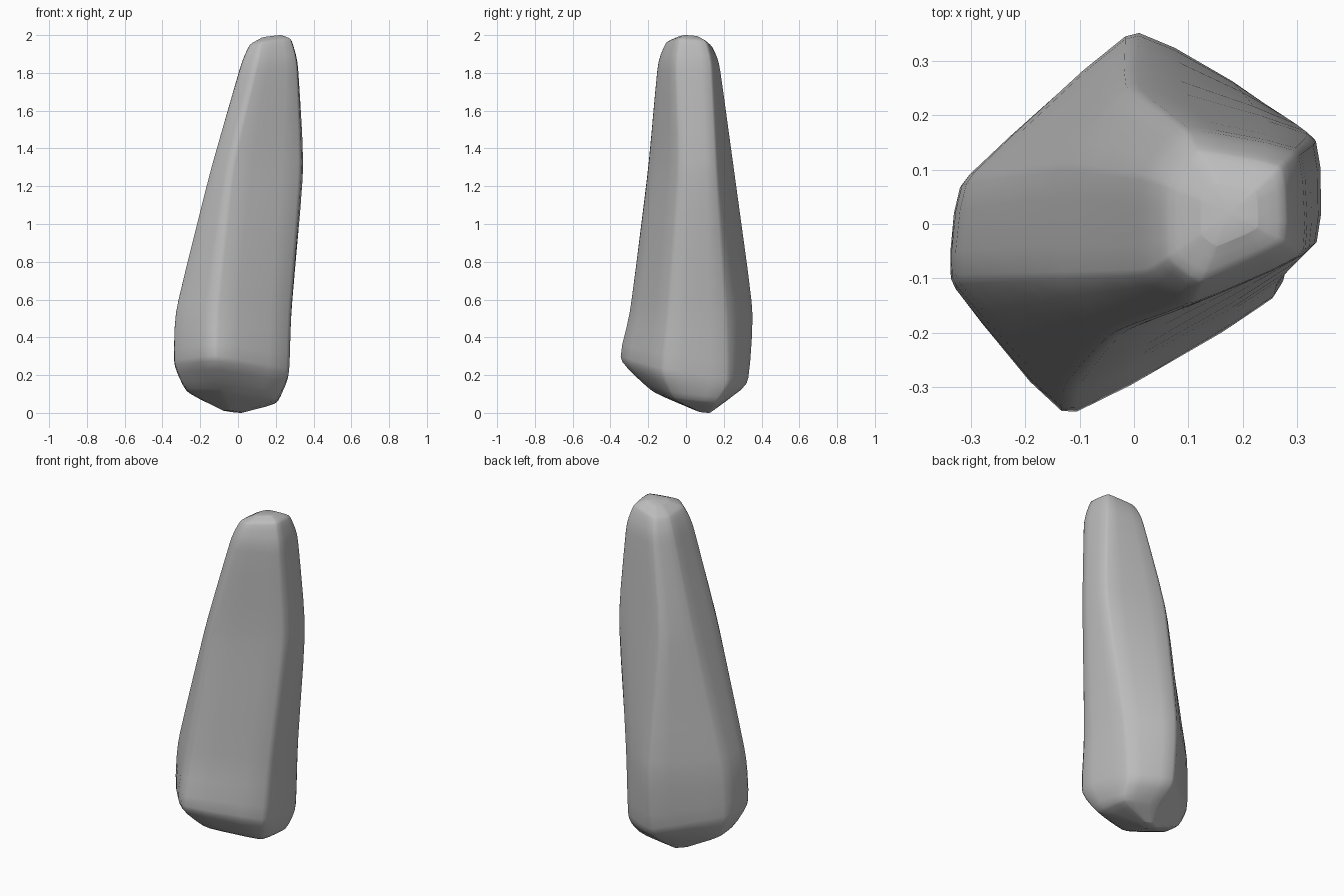
import bpy
import bmesh
from mathutils import Vector

cube = bpy.data.objects.get("Cube")
if cube:
    bpy.data.objects.remove(cube)

# Corner outlines of the stone, in the order:
# left front, front, right front, right back, back, left back
BASE = [(-.275, -.06), (-.09, -.19), (.215, -.07), (.215, .16), (.01, .22), (-.275, .06)]
FOOT = [(-.345, -.11), (-.13, -.38), (.285, -.135), (.235, .235), (0, .345), (-.33, .07)]
BELLY = [(-.34, -.1), (-.125, -.315), (.292, -.1), (.255, .22), (0, .375), (-.32, .08)]
WAIST = [(-.145, -.1), (-.045, -.21), (.35, -.04), (.35, .165), (-.02, .262), (-.13, .11)]
SHOULDER = [(.02, -.095), (.1, -.155), (.32, -.06), (.31, .14), (.09, .18), (.02, .09)]

# Middle of each end, and the slope of its surface in x and y
TIP, TIP_SLOPE = Vector((-.03, .11)), Vector((-.1, -.1))
CROWN, CROWN_SLOPE = Vector((.18, .02)), Vector((.15, -.08))
FOOT_SLOPE, LEVEL = Vector((-.09, -.17)), Vector((0, 0))


def section(outline, height, slope=LEVEL, centre=LEVEL, shrink=0):
    """Draw an outline towards a centre and lay it on a sloping plane."""
    flat = [Vector(p).lerp(centre, shrink) for p in outline]
    return [Vector((p.x, p.y, height + p.dot(slope))) for p in flat]


def cut_corners(points, ratio, closed):
    """Round a path by replacing each corner with two points."""
    ends = points[1:] + points[:1] if closed else points[1:]
    out = []
    for a, b in zip(points, ends):
        out += [a.lerp(b, ratio), a.lerp(b, 1 - ratio)]
    return out if closed else [points[0]] + out + [points[-1]]


# Stack the sections from the underside to the crown
sections = [
    section(BASE, .0135, TIP_SLOPE, TIP, .8),
    section(BASE, .085, TIP_SLOPE),
    section(FOOT, .21, FOOT_SLOPE),
    section(BELLY, .53),
    section(WAIST, 1.3),
    section(SHOULDER, 1.86),
    section(SHOULDER, 1.937, CROWN_SLOPE, CROWN, .25),
    section(SHOULDER, 1.966, CROWN_SLOPE, CROWN, .65),
]

# Soften the ridges along their length, then round every section
ridges = [list(ridge) for ridge in zip(*sections)]
for ratio in (.13, .25):
    ridges = [cut_corners(ridge, ratio, False) for ridge in ridges]
rings = [list(ring) for ring in zip(*ridges)]
for ratio in (.09, .25):
    rings = [cut_corners(ring, ratio, True) for ring in rings]

# Skin the rings and close both ends
bm = bmesh.new()
loops = [[bm.verts.new(p) for p in ring] for ring in rings]
for low, high in zip(loops, loops[1:]):
    for i in range(len(low)):
        bm.faces.new((low[i - 1], low[i], high[i], high[i - 1]))
caps = [bm.faces.new(loop) for loop in (loops[0], loops[-1])]
bmesh.ops.poke(bm, faces=caps)
bmesh.ops.recalc_face_normals(bm, faces=bm.faces)
for face in bm.faces:
    face.smooth = True

mesh = bpy.data.meshes.new("standing_stone")
bm.to_mesh(mesh)
bm.free()
stone = bpy.data.objects.new("standing_stone", mesh)
bpy.context.collection.objects.link(stone)

# Plain grey stone
colour = (.5, .5, .5, 1)
grey = bpy.data.materials.new("stone_grey")
grey.use_nodes = True
grey.diffuse_color = colour
grey.node_tree.nodes["Principled BSDF"].inputs["Base Color"].default_value = colour
mesh.materials.append(grey)
